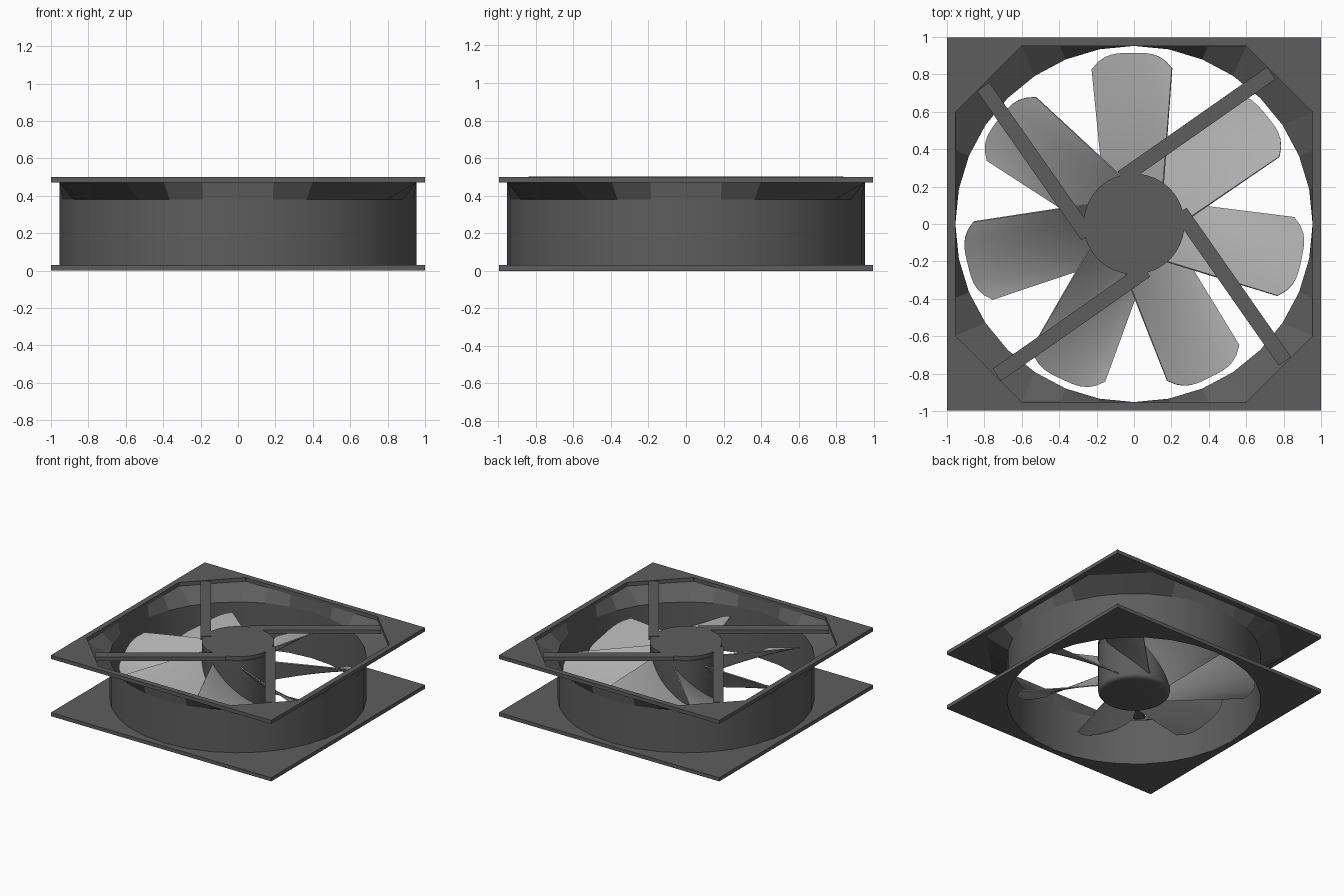
import bpy, bmesh, math
from mathutils import Matrix, Vector

if "Cube" in bpy.data.objects:
    bpy.data.objects.remove(bpy.data.objects["Cube"])

N = 32
DARK = bpy.data.materials.new("dark_plastic")
DARK.diffuse_color = (0.11, 0.11, 0.11, 1)
DARK.use_nodes = True
DARK.node_tree.nodes["Principled BSDF"].inputs["Base Color"].default_value = DARK.diffuse_color
LIGHT = bpy.data.materials.new("blade_plastic")
LIGHT.diffuse_color = (0.42, 0.42, 0.42, 1)
LIGHT.use_nodes = True
LIGHT.node_tree.nodes["Principled BSDF"].inputs["Base Color"].default_value = LIGHT.diffuse_color


def finish(name, bm, mat, smooth=None):
    bmesh.ops.recalc_face_normals(bm, faces=bm.faces)
    me = bpy.data.meshes.new(name)
    bm.to_mesh(me)
    bm.free()
    ob = bpy.data.objects.new(name, me)
    bpy.context.collection.objects.link(ob)
    me.materials.append(mat)
    if smooth:
        bpy.ops.object.select_all(action='DESELECT')
        ob.select_set(True)
        bpy.context.view_layer.objects.active = ob
        bpy.ops.object.shade_smooth_by_angle(angle=math.radians(smooth))
    return ob


def polygon_radius(kind, a):
    c, s = abs(math.cos(a)), abs(math.sin(a))
    if kind == "square":
        return min(1 / max(c, 1e-9), 1 / max(s, 1e-9))
    return min(0.955 / max(c, 1e-9), 0.955 / max(s, 1e-9), 1.555 / (c + s))


def outline(kind, z, r=0.955, n=N):
    """Ring of points: circle, square or chamfered square."""
    pts = []
    for i in range(n):
        a = 2 * math.pi * i / n
        if kind == "octagon":                     # snap to the real corners
            for k in range(4):
                for b in (math.atan2(0.6, 0.955), math.atan2(0.955, 0.6)):
                    if abs(a - b - k * math.pi / 2) < 0.06:
                        a = b + k * math.pi / 2
        d = r if kind == "circle" else polygon_radius(kind, a)
        pts.append(Vector((d * math.cos(a), d * math.sin(a) * 0.997, z)))
    return pts


def loft(name, rings, mat, closed=False, caps=False, smooth=None):
    bm = bmesh.new()
    loops = [[bm.verts.new(p) for p in ring] for ring in rings]
    pairs = list(zip(loops, loops[1:]))
    if closed:
        pairs.append((loops[-1], loops[0]))
    for a, b in pairs:
        n = len(a)
        for i in range(n):
            j = (i + 1) % n
            bm.faces.new((a[i], a[j], b[j], b[i]))
    if caps:
        bm.faces.new(loops[0])
        bm.faces.new(loops[-1])
    return finish(name, bm, mat, smooth)


# Square flanges, duct and flared octagonal outlet
for name, hole, z0, z1 in (("bottom_flange", "circle", 0, 0.03),
                           ("top_flange", "octagon", 0.47, 0.5)):
    loft(name, [outline("square", z0), outline("square", z1),
                outline(hole, z1), outline(hole, z0)], DARK, closed=True)
loft("duct_wall", [outline("circle", 0.03), outline("circle", 0.38)], DARK, smooth=30)
loft("outlet_flare", [outline("circle", 0.38), outline("octagon", 0.47)], DARK)

# Motor mount disc and rotor hub with rounded lower edge
loft("motor_mount", [outline("circle", z, 0.27, 48) for z in (0.47, 0.5)],
     DARK, caps=True, smooth=30)
hub_profile = [(0.235, 0.055), (0.255, 0.06), (0.267, 0.072), (0.27, 0.09), (0.27, 0.465)]
loft("rotor_hub", [outline("circle", z, r, 48) for r, z in hub_profile],
     DARK, caps=True, smooth=40)

# Four struts running off the hub at a tangent
for k in range(4):
    bm = bmesh.new()
    bmesh.ops.create_cube(bm, size=1)
    bm.transform(Matrix.Rotation(math.radians(35 + 90 * k), 4, 'Z')
                 @ Matrix.Translation((0.577, 0.24, 0.486))
                 @ Matrix.Diagonal((0.974, 0.08, 0.03, 1)))
    finish(f"strut_{k + 1}", bm, DARK)

# Seven twisted blades
NU, NV = 12, 12
for k in range(7):
    bm = bmesh.new()
    grid = []
    for j in range(NV + 1):
        v = j / NV
        pitch = math.tan(math.radians(44 - 22 * v))
        half = 0.16 + 0.055 * v
        row = []
        for i in range(NU + 1):
            u = 2 * i / NU - 1
            tip = 0.915 - 0.085 * abs(u) ** 3.5
            x = half * u
            y = 0.21 + v * (tip - 0.21)
            z = 0.24 + pitch * x + 0.02 * (u * u - 0.5)
            row.append(bm.verts.new((x, y, z)))
        grid.append(row)
    for j in range(NV):
        for i in range(NU):
            bm.faces.new((grid[j][i], grid[j][i + 1], grid[j + 1][i + 1], grid[j + 1][i]))
    bm.transform(Matrix.Rotation(math.radians(0.8 + 360 * k / 7), 4, 'Z'))
    blade = finish(f"blade_{k + 1}", bm, LIGHT, smooth=40)
    mod = blade.modifiers.new("thickness", 'SOLIDIFY')
    mod.thickness = 0.008
    mod.offset = 0
    blade.modifiers.new("crisp_edges", 'EDGE_SPLIT').split_angle = math.radians(40)
